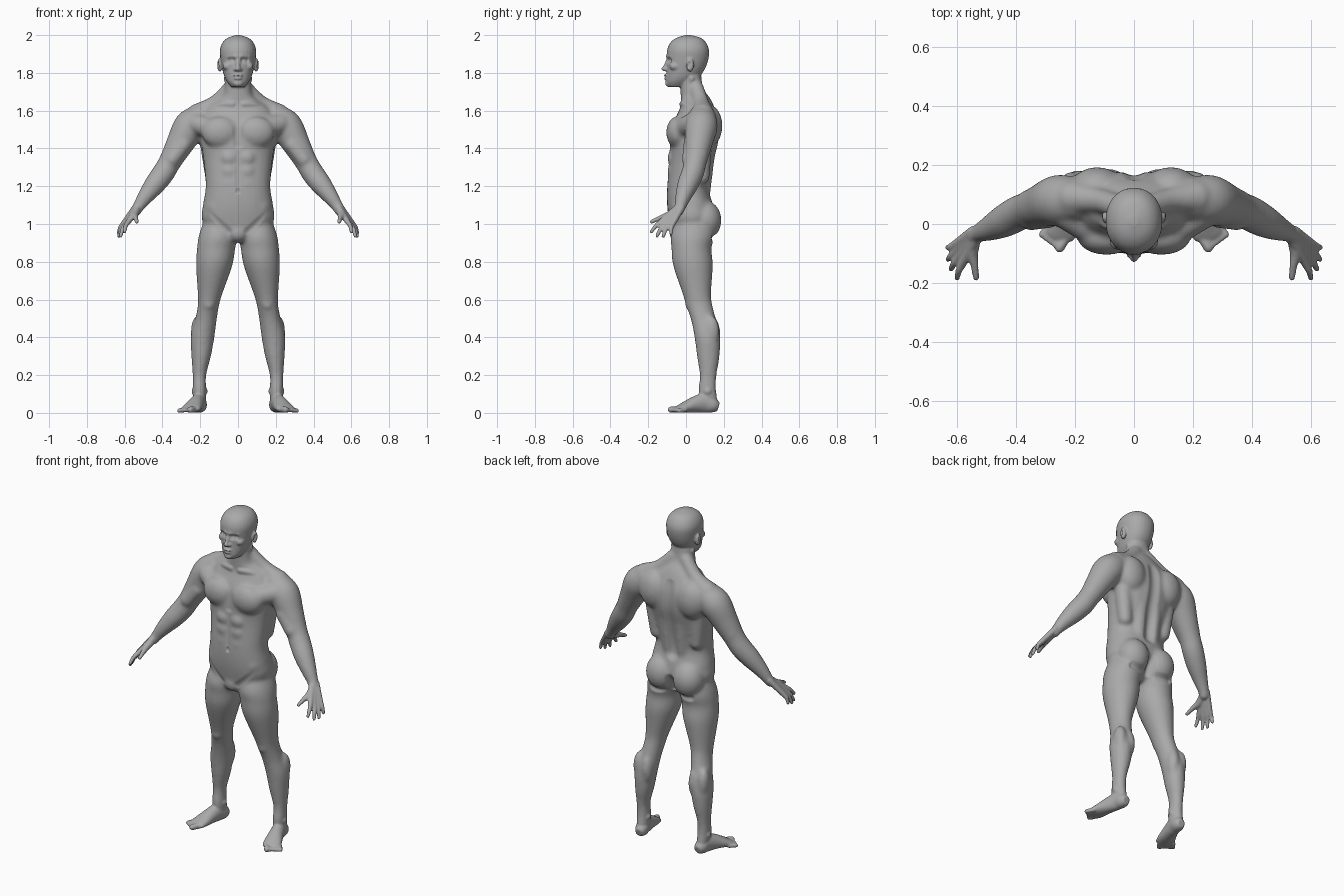
import bpy
import bmesh
import math
from mathutils import Matrix, Vector

SIDES = 28

default_cube = bpy.data.objects.get("Cube")
if default_cube:
    bpy.data.objects.remove(default_cube, do_unlink=True)


def spline(rows, steps=5):
    """Smooth a short list of stations with a Catmull-Rom curve."""
    rows = [Vector(row) for row in rows]
    ends = [rows[0]] + rows + [rows[-1]]
    result = []
    for p, q, r, s in zip(ends, ends[1:], ends[2:], ends[3:]):
        for k in range(steps):
            t = k / steps
            result.append(q + (r - p) * (t / 2)
                          + (2 * p - 5 * q + 4 * r - s) * (t * t / 2)
                          + (3 * q - p - 3 * r + s) * (t ** 3 / 2))
    return result + [rows[-1]]


def skin(bm, rings):
    """Bridge closed rings and cap both ends."""
    loops = [[bm.verts.new(point) for point in ring] for ring in rings]
    for low, high in zip(loops, loops[1:]):
        for i in range(SIDES):
            j = (i + 1) % SIDES
            bm.faces.new((low[i], low[j], high[j], high[i]))
    bm.faces.new(loops[0][::-1])
    bm.faces.new(loops[-1])


def oval(centre, u, v, power=2.0):
    """Superellipse spanned by the half axes u and v."""
    ring = []
    for i in range(SIDES):
        angle = math.tau * i / SIDES
        c, s = math.cos(angle), math.sin(angle)
        ring.append(centre + u * math.copysign(abs(c) ** (2 / power), c)
                    + v * math.copysign(abs(s) ** (2 / power), s))
    return ring


def column(bm, rows, power=2.0):
    """Level rings from stations of height, left/right and front/back limits."""
    rings = []
    for z, x0, x1, y0, y1 in spline(rows):
        centre = Vector(((x0 + x1) / 2, (y0 + y1) / 2, z))
        rings.append(oval(centre, Vector(((x1 - x0) / 2, 0, 0)),
                          Vector((0, (y1 - y0) / 2, 0)), power))
    skin(bm, rings)


def centred(rows):
    return [(z, -half, half, front, back) for z, half, front, back in rows]


def sweep(bm, rows):
    """Rings across a path: position, half width, half height."""
    rows = spline(rows)
    points = [Vector(row[:3]) for row in rows]
    rings = []
    for i, row in enumerate(rows):
        along = points[min(i + 1, len(rows) - 1)] - points[max(i - 1, 0)]
        side = along.cross(Vector((0, 0, 1))).normalized()
        up = side.cross(along).normalized()
        rings.append(oval(points[i], side * row[3], up * row[4]))
    skin(bm, rings)


def ball(bm, centre, radii):
    bmesh.ops.create_uvsphere(
        bm, u_segments=24, v_segments=14, radius=1,
        matrix=Matrix.LocRotScale(Vector(centre), None, Vector(radii)))


def tube(bm, *rows):
    """Round-ended tube through stations of position and radius."""
    sweep(bm, [(x, y, z, r, r) for x, y, z, r in rows])
    for x, y, z, r in (rows[0], rows[-1]):
        ball(bm, (x, y, z), (r, r, r))


def mirror(bm):
    copy = bmesh.ops.duplicate(bm, geom=bm.verts[:] + bm.edges[:] + bm.faces[:])
    for item in copy["geom"]:
        if isinstance(item, bmesh.types.BMVert):
            item.co.x *= -1
    bmesh.ops.reverse_faces(
        bm, faces=[f for f in copy["geom"] if isinstance(f, bmesh.types.BMFace)])


def fuse(bm, voxel, rounds):
    """Merge overlapping forms into one soft skin and return its mesh."""
    mesh = bpy.data.meshes.new("forms")
    bm.to_mesh(mesh)
    bm.free()
    forms = bpy.data.objects.new("forms", mesh)
    bpy.context.collection.objects.link(forms)
    remesh = forms.modifiers.new("merge", "REMESH")
    remesh.mode = "VOXEL"
    remesh.voxel_size = voxel
    smooth = forms.modifiers.new("soften", "SMOOTH")
    smooth.factor = 0.5
    smooth.iterations = rounds
    graph = bpy.context.evaluated_depsgraph_get()
    result = bpy.data.meshes.new_from_object(forms.evaluated_get(graph))
    bpy.data.objects.remove(forms, do_unlink=True)
    bpy.data.meshes.remove(mesh)
    return result


def brush(mesh, start, end, radius, push):
    """Push the skin near a stroke, on both sides of the body."""
    start, end, push = Vector(start), Vector(end), Vector(push)
    stroke = end - start
    length = max(stroke.length_squared, 1e-9)
    low, high = min(start.z, end.z) - radius, max(start.z, end.z) + radius
    for vert in mesh.vertices:
        if low < vert.co.z < high:
            sign = math.copysign(1, vert.co.x)
            point = Vector((abs(vert.co.x), vert.co.y, vert.co.z))
            t = min(max((point - start).dot(stroke) / length, 0), 1)
            near = (point - start - stroke * t).length / radius
            if near < 1:
                move = push * (1 - near * near) ** 2
                vert.co += Vector((move.x * sign, move.y, move.z))


bm = bmesh.new()
# Leg
column(bm, [(1.02, .03, .18, -.05, .13), (.94, .005, .207, -.08, .15),
            (.87, .015, .217, -.077, .135), (.78, .03, .222, -.068, .142),
            (.63, .083, .213, -.018, .133), (.57, .1, .213, 0, .14),
            (.49, .113, .228, .027, .16), (.4, .125, .25, .045, .18),
            (.3, .143, .247, .058, .178), (.2, .168, .24, .072, .162),
            (.12, .168, .24, .065, .16), (.06, .168, .236, .07, .17)])
ball(bm, (.125, .03, .65), (.032, .036, .05))
ball(bm, (.155, .018, .58), (.03, .024, .038))
ball(bm, (.16, .138, .42), (.036, .044, .09))
ball(bm, (.216, .135, .43), (.034, .042, .085))
# Arm
tube(bm, (.2, .085, 1.56, .075), (.255, .08, 1.515, .087), (.31, .065, 1.42, .073),
     (.36, .05, 1.33, .06), (.395, .035, 1.27, .06), (.44, .01, 1.21, .056),
     (.49, -.015, 1.145, .043), (.525, -.03, 1.095, .032), (.54, -.04, 1.07, .03))
tube(bm, (.29, .03, 1.42, .045), (.35, .02, 1.34, .042))
tube(bm, (.3, .095, 1.45, .045), (.36, .075, 1.36, .04))
# Shoulder, chest and back muscles
tube(bm, (.04, .055, 1.72, .04), (.12, .08, 1.64, .042), (.21, .09, 1.58, .06))
ball(bm, (.093, -.045, 1.485), (.1, .06, .085))
tube(bm, (.12, -.03, 1.5, .055), (.22, .03, 1.53, .055))
tube(bm, (.155, .09, 1.46, .052), (.135, .085, 1.25, .04))
ball(bm, (.125, .125, 1.52), (.09, .068, .11))
tube(bm, (.05, .105, 1.38, .05), (.045, .085, 1.15, .042))
# Waist and seat muscles
for z in (1.35, 1.28, 1.21):
    ball(bm, (.045, -.067, z), (.046, .032, .042))
ball(bm, (.11, .02, 1.09), (.076, .1, .08))
ball(bm, (.09, .1, 1.02), (.092, .088, .105))
mirror(bm)
# Trunk and neck
column(bm, centred([(.91, .07, -.05, .08), (.95, .13, -.075, .12), (1.02, .19, -.09, .15),
                    (1.1, .186, -.1, .143), (1.2, .171, -.1, .122), (1.34, .183, -.087, .15),
                    (1.45, .198, -.085, .175), (1.55, .2, -.06, .175), (1.62, .16, -.03, .15),
                    (1.67, .09, -.028, .125), (1.72, .07, -.03, .09), (1.8, .068, -.03, .08)]),
       power=2.3)
ball(bm, (0, -.035, .955), (.06, .055, .055))
soft_body = fuse(bm, voxel=.01, rounds=7)

bm = bmesh.new()
# Foot and ankle
sweep(bm, [(.198, .172, .032, .022, .024), (.2, .145, .04, .036, .04),
           (.208, .1, .052, .037, .052), (.222, .05, .045, .042, .044),
           (.238, 0, .031, .05, .031), (.25, -.033, .022, .052, .021),
           (.255, -.05, .017, .044, .015)])
for x in (.175, .232):
    ball(bm, (x, .115, .115), (.014, .02, .02))
# Toes
for i in range(5):
    base = Vector((.225, -.035, .02)).lerp(Vector((.288, -.005, .015)), i / 4)
    tip = Vector((.252, -.08, .017)).lerp(Vector((.312, -.036, .012)), i / 4)
    size = .012 if i else .017
    tube(bm, (*base, size), (*tip, size))
# Fingers, each running from the wrist over its knuckle to the tip
fingers = [((.578, -.128, 1.015), (.6, -.183, .96)), ((.593, -.112, 1.0), (.62, -.153, .937)),
           ((.603, -.092, .995), (.63, -.12, .935)), ((.608, -.07, 1.0), (.632, -.08, .95))]
for i, (knuckle, tip) in enumerate(fingers):
    wrist = Vector((.533, -.048, 1.085)) + Vector((.004, .008, 0)) * i
    bend = Vector(knuckle).lerp(Vector(tip), .5) + Vector((.005, -.003, .003))
    tube(bm, (*wrist, .018), (*knuckle, .0145), (*bend, .0115), (*tip, .0095))
# Thumb
tube(bm, (.538, -.05, 1.07, .02), (.548, -.095, 1.045, .02),
     (.541, -.14, 1.03, .0135), (.536, -.182, 1.012, .0105))
# Neck cords, brow, cheek, nostril and ear
tube(bm, (.058, .03, 1.77, .018), (.018, -.012, 1.65, .014))
tube(bm, (.012, -.095, 1.887, .012), (.055, -.072, 1.887, .012))
ball(bm, (.058, -.058, 1.835), (.024, .03, .022))
ball(bm, (.013, -.105, 1.818), (.01, .012, .009))
ball(bm, (.096, .022, 1.842), (.015, .02, .036))
mirror(bm)
# Head
column(bm, centred([(1.725, .035, -.095, 0), (1.75, .056, -.105, .03), (1.78, .072, -.104, .07),
                    (1.82, .083, -.102, .1), (1.87, .092, -.102, .118), (1.92, .096, -.1, .122),
                    (1.96, .082, -.083, .106), (1.986, .054, -.05, .077),
                    (2.0, .012, -.005, .025)]), power=2.15)
# Nose, lips and chin
tube(bm, (0, -.096, 1.865, .01), (0, -.108, 1.837, .011), (0, -.117, 1.821, .013))
ball(bm, (0, -.105, 1.786), (.026, .014, .007))
ball(bm, (0, -.104, 1.772), (.023, .014, .008))
ball(bm, (0, -.09, 1.745), (.027, .021, .02))
bm.from_mesh(soft_body)
bpy.data.meshes.remove(soft_body)
skin_mesh = fuse(bm, voxel=.0056, rounds=4)

strokes = [
    # Spine groove, seat cleft and fold
    ((0, .18, 1.6), (0, .13, 1.16), .045, (0, -.014, 0)),
    ((0, .19, 1.05), (0, .13, .93), .035, (0, -.04, 0)),
    ((.05, .15, .925), (.13, .15, .93), .03, (0, -.012, 0)),
    # Breastbone, belly line and navel
    ((0, -.1, 1.56), (0, -.1, 1.42), .035, (0, .012, 0)),
    ((0, -.1, 1.39), (0, -.1, 1.2), .02, (0, .005, 0)),
    ((0, -.1, 1.18), (0, -.1, 1.17), .014, (0, .01, 0)),
    # Collarbone and groin line
    ((.03, -.03, 1.635), (.17, 0, 1.645), .022, (0, -.008, .003)),
    ((.05, -.08, .96), (.16, -.08, 1.06), .025, (0, .006, 0)),
    # Eye socket, eyelid, mouth and ear hollow
    ((.028, -.098, 1.866), (.045, -.09, 1.866), .021, (0, .015, 0)),
    ((.034, -.086, 1.864), (.04, -.084, 1.864), .014, (0, -.007, 0)),
    ((0, -.117, 1.779), (.022, -.108, 1.779), .009, (0, .005, 0)),
    ((.11, .018, 1.85), (.11, .014, 1.835), .015, (-.009, 0, 0)),
]
for stroke in strokes:
    brush(skin_mesh, *stroke)
for vert in skin_mesh.vertices:
    vert.co.z = max(vert.co.z, 0)

# One grey material for the whole figure
grey = bpy.data.materials.new("clay_grey")
grey.use_nodes = True
colour = (.4, .4, .4, 1)
grey.diffuse_color = colour
grey.node_tree.nodes["Principled BSDF"].inputs["Base Color"].default_value = colour
skin_mesh.materials.clear()
skin_mesh.materials.append(grey)
skin_mesh.polygons.foreach_set("use_smooth", [True] * len(skin_mesh.polygons))
skin_mesh.name = "body"
bpy.context.collection.objects.link(bpy.data.objects.new("body", skin_mesh))
